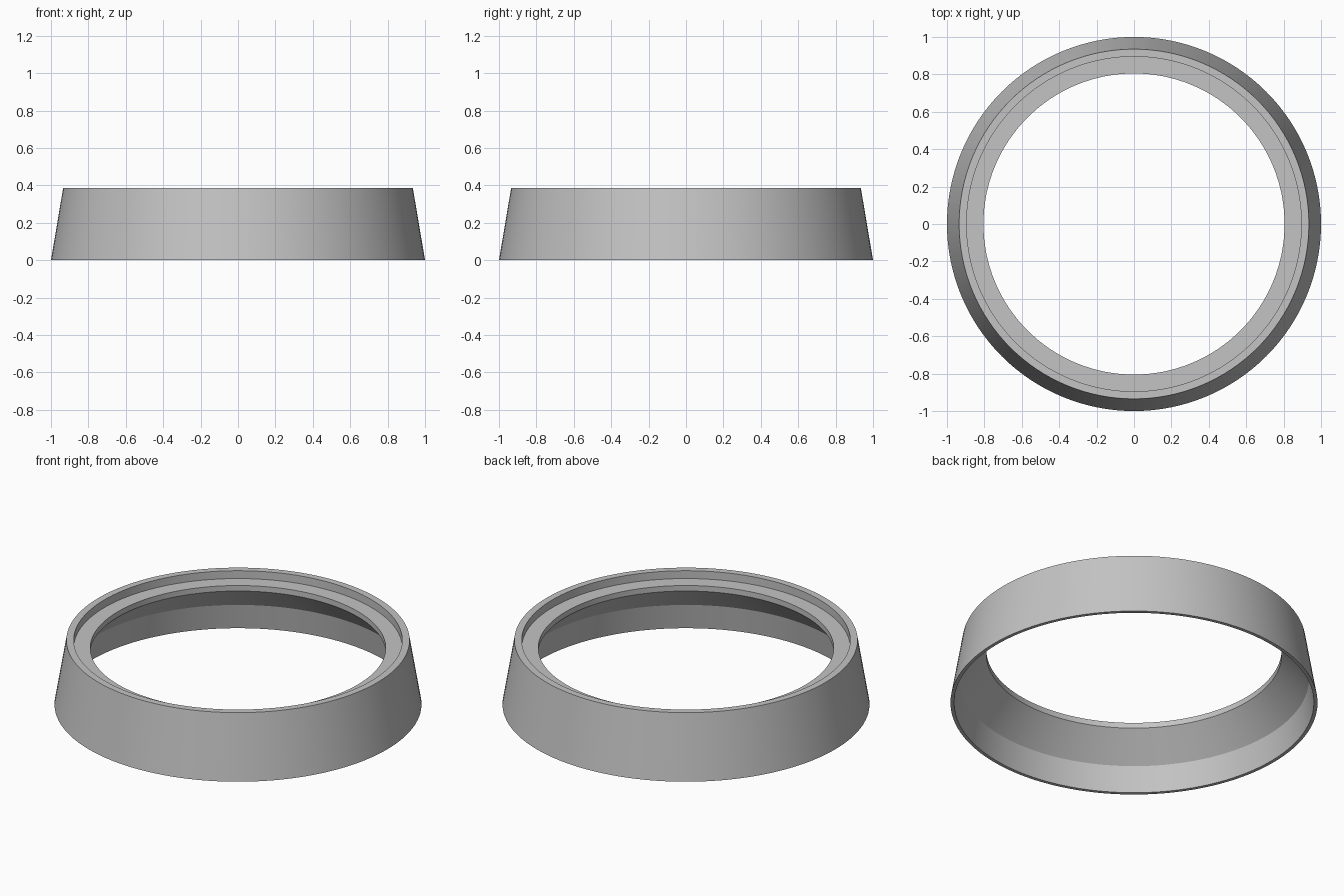
import bpy, bmesh, math

if "Cube" in bpy.data.objects:
    bpy.data.objects.remove(bpy.data.objects["Cube"])

SEGMENTS = 128

# Closed cross-section (radius, height), counter-clockwise
PROFILE = [
    (0.98, 0.0), (1.0, 0.0),          # thin bottom edge
    (0.935, 0.385), (0.895, 0.385),   # tapered outside and top rim
    (0.895, 0.338), (0.805, 0.338),   # recessed ledge
    (0.805, 0.305), (0.954, 0.152),   # inner lip and sloped underside
]

grey = bpy.data.materials.new("light grey")
grey.diffuse_color = (0.55, 0.55, 0.55, 1)
grey.use_nodes = True
grey.node_tree.nodes["Principled BSDF"].inputs["Base Color"].default_value = grey.diffuse_color

# Revolve the cross-section into a ring
bm = bmesh.new()
rings = []
for i in range(SEGMENTS):
    a = 2 * math.pi * i / SEGMENTS
    rings.append([bm.verts.new((r * math.cos(a), r * math.sin(a), z)) for r, z in PROFILE])
n = len(PROFILE)
for i in range(SEGMENTS):
    here, after = rings[i], rings[(i + 1) % SEGMENTS]
    for j in range(n):
        k = (j + 1) % n
        bm.faces.new((here[j], after[j], after[k], here[k]))
bmesh.ops.recalc_face_normals(bm, faces=bm.faces)

mesh = bpy.data.meshes.new("tapered_ring")
bm.to_mesh(mesh)
bm.free()
mesh.materials.append(grey)
ring = bpy.data.objects.new("tapered_ring", mesh)
bpy.context.collection.objects.link(ring)

# Smooth walls, sharp rims
bpy.context.view_layer.objects.active = ring
ring.select_set(True)
bpy.ops.object.shade_smooth_by_angle(angle=math.radians(30))
